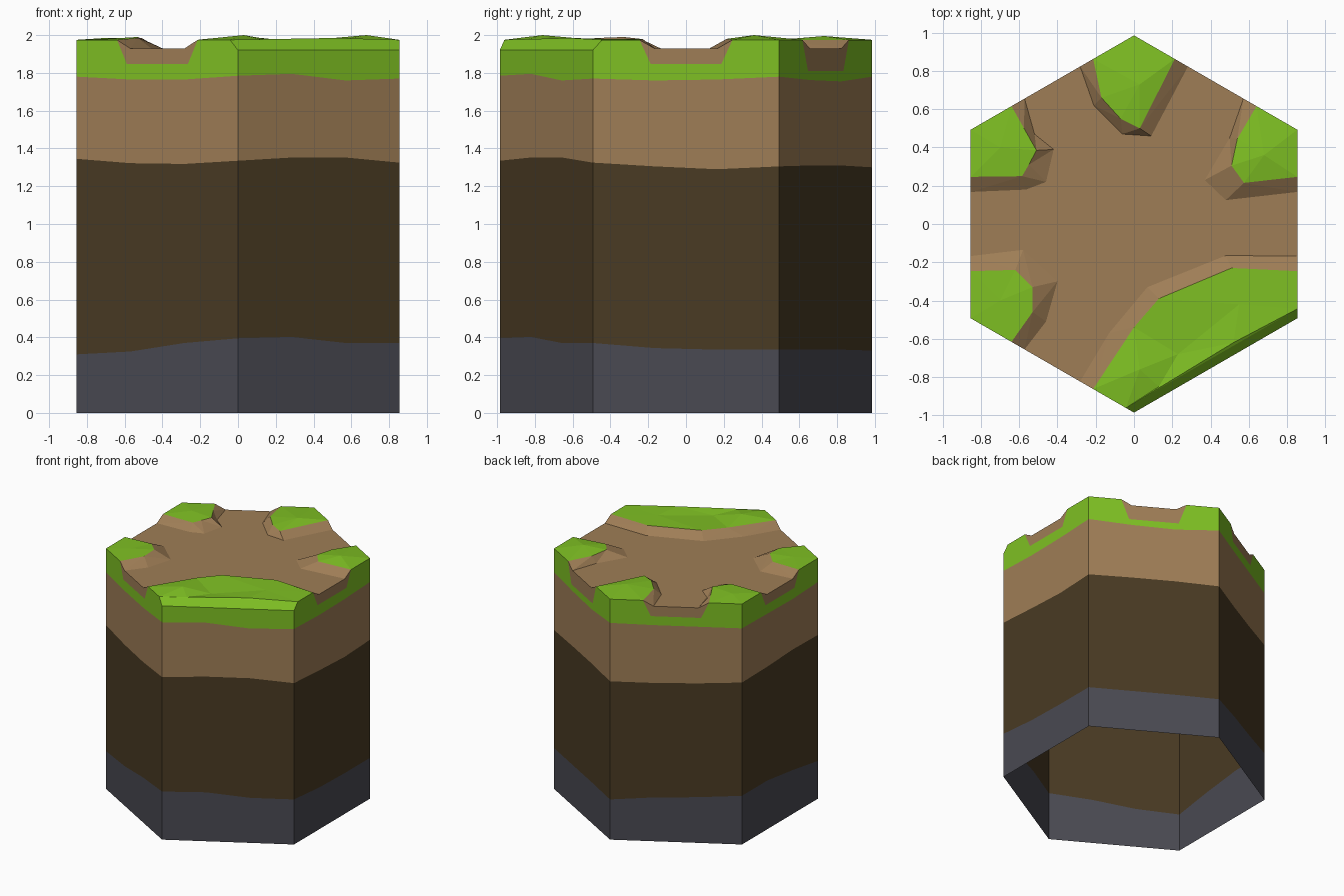
import bpy, bmesh, math
from mathutils import Vector
from mathutils.geometry import delaunay_2d_cdt

if "Cube" in bpy.data.objects:
    bpy.data.objects.remove(bpy.data.objects["Cube"])

R = 0.986            # hexagon corner radius
FLOOR, TURF, LIP = 1.93, 1.975, 1.92
CORNERS = [Vector((R * math.sin(math.radians(60 * i)), -R * math.cos(math.radians(60 * i)))) for i in range(6)]


def material(name, rgb):
    m = bpy.data.materials.new(name)
    m.diffuse_color = (*rgb, 1)
    m.use_nodes = True
    m.node_tree.nodes["Principled BSDF"].inputs["Base Color"].default_value = m.diffuse_color
    return m


GRASS = material("grass green", (0.212, 0.53, 0.017))
DIRT = material("dirt brown", (0.345, 0.207, 0.093))
SOIL = material("dark soil", (0.067, 0.043, 0.017))
STONE = material("slate grey", (0.068, 0.068, 0.085))


def edge(side, t, z):
    """Point on a hexagon side at fraction t and height z."""
    p = CORNERS[side % 6].lerp(CORNERS[(side + 1) % 6], t)
    return (p.x, p.y, z)


def build(name, faces, mat):
    """Flat-shaded sheet from polygons, turned outward or upward."""
    bm = bmesh.new()
    for f in faces:
        bm.faces.new([bm.verts.new(p) for p in f])
    bmesh.ops.remove_doubles(bm, verts=bm.verts, dist=0.0005)
    bmesh.ops.triangulate(bm, faces=bm.faces)
    bm.normal_update()
    for f in bm.faces:
        c = f.calc_center_median()
        facing = f.normal.z if abs(f.normal.z) > 0.05 else f.normal.x * c.x + f.normal.y * c.y
        if facing < 0:
            f.normal_flip()
    me = bpy.data.meshes.new(name)
    bm.to_mesh(me)
    bm.free()
    me.materials.append(mat)
    ob = bpy.data.objects.new(name, me)
    bpy.context.collection.objects.link(ob)


# Wavy layer boundaries, three heights per side going round from the front corner
stone_top = [.395, .402, .37, .37, .343, .335, .335, .335, .335, .33, .36, .375, .40, .40, .36, .31, .325, .37]
soil_top = [1.335, 1.352, 1.352, 1.325, 1.305, 1.29, 1.305, 1.31, 1.31, 1.30, 1.30, 1.31, 1.33, 1.335, 1.35, 1.345, 1.322, 1.318]
dirt_top = [1.785, 1.795, 1.76, 1.77, 1.76, 1.765, 1.78, 1.762, 1.755, 1.78, 1.775, 1.775, 1.775, 1.77, 1.765, 1.78, 1.765, 1.765]


def line(heights, side):
    return [edge(side, k / 3, heights[(side * 3 + k) % 18]) for k in range(4)]


def band(name, low, high, mat):
    faces = []
    for s in range(6):
        a, b = line(low, s), line(high, s)
        faces += [(a[k], a[k + 1], b[k + 1], b[k]) for k in range(3)]
    build(name, faces, mat)


band("stone_band", [0] * 18, stone_top, STONE)
band("dark_soil_band", stone_top, soil_top, SOIL)
band("dirt_band", soil_top, dirt_top, DIRT)

# Grass rim on the walls, with a dirt notch where a path leaves
rim, notches = [], []
for s in range(6):
    if s == 0:
        top = [edge(s, 1, LIP), edge(s, 0, LIP)]
    else:
        zb = 1.81 if s == 2 else 1.848
        cut = [edge(s, .75, TURF), edge(s, .69, zb), edge(s, .31, zb), edge(s, .25, TURF)]
        notches.append(cut + [edge(s, .33, FLOOR), edge(s, .67, FLOOR)])
        end = [edge(s, 1, LIP), edge(s, .95, TURF)] if s == 5 else [edge(s, 1, TURF)]
        start = [edge(s, .05, TURF), edge(s, 0, LIP)] if s == 1 else [edge(s, 0, TURF)]
        top = end + cut + start
    rim.append(line(dirt_top, s) + top)
build("grass_rim", rim, GRASS)
build("path_notches", notches, DIRT)

# Grass islands: start side, end side, turf edge, bank foot, inner bumps
islands = [
    (1, 2, [(.575, .215, 1.98), (.51, .305, 1.985), (.54, .445, 1.98)],
     [(.48, .125), (.37, .23), (.5, .45)], [(.68, .36, 2.0)]),
    (2, 3, [(.03, .5, 1.975), (-.07, .55, 1.98), (-.17, .66, 1.98)],
     [(.09, .46), (-.06, .47), (-.21, .62)], [(.03, .73, 1.995)]),
    (3, 4, [(-.575, .5, 1.98), (-.51, .385, 1.985), (-.55, .31, 1.98), (-.585, .25, 1.975)],
     [(-.52, .47), (-.42, .39), (-.46, .22), (-.565, .18)], [(-.7, .4, 1.985)]),
    (4, 5, [(-.62, -.24, 1.98), (-.53, -.33, 1.99), (-.53, -.46, 1.985)],
     [(-.58, -.135), (-.4, -.3), (-.46, -.51)], [(-.7, -.4, 1.98)]),
    (5, 1, [(0, -.54, 1.98), (.13, -.39, 1.98), (.51, -.23, 1.98)],
     [(-.13, -.57), (.07, -.33), (.48, -.165)],
     [(.03, -.76, 2.0), (.23, -.68, 1.965), (.13, -.85, 1.975), (.52, -.62, 1.985), (.55, -.42, 1.98)]),
]
floor, banks, turf = [], [], []
for a, b, inner, foot, bumps in islands:
    upper = [edge(a, .75, TURF)] + inner + [edge(b, .25, TURF)]
    lower = [edge(a, .67, FLOOR)] + [(x, y, FLOOR) for x, y in foot] + [edge(b, .33, FLOOR)]
    floor += lower
    banks += [(upper[i], upper[i + 1], lower[i + 1], lower[i]) for i in range(len(upper) - 1)]
    outer = [edge(1, .05, TURF), edge(5, .95, TURF)] if a == 5 else [edge(b, 0, TURF)]
    ring = upper + outer
    pts = ring + bumps
    co, _, tris, orig, _, _ = delaunay_2d_cdt([Vector(p[:2]) for p in pts], [], [list(range(len(ring)))], 1, 1e-5)
    turf += [[pts[orig[i][0]] for i in t] for t in tris]
build("path_floor", [floor], DIRT)
build("path_banks", banks, DIRT)
build("grass_islands", turf, GRASS)

# Chamfer along the side without a path
build("grass_chamfer", [(edge(0, 0, LIP), edge(0, 1, LIP), edge(1, .05, TURF), edge(5, .95, TURF))], GRASS)
